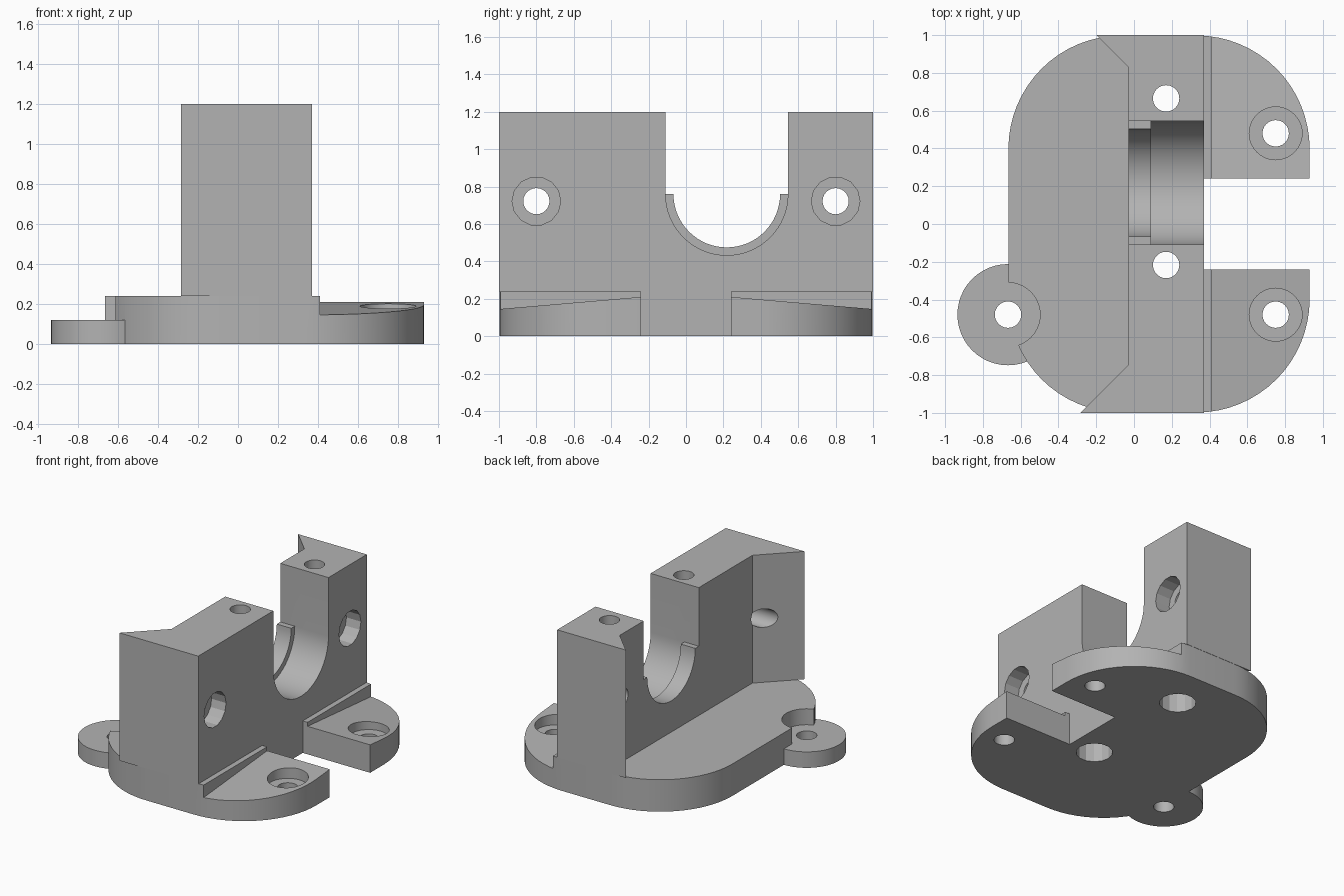
import bpy, bmesh, math
from mathutils import Matrix, Vector

cube = bpy.data.objects.get("Cube")
if cube:
    bpy.data.objects.remove(cube, do_unlink=True)

grey = bpy.data.materials.new("plain_grey")
grey.use_nodes = True
grey.diffuse_color = (0.45, 0.45, 0.45, 1)
grey.node_tree.nodes["Principled BSDF"].inputs["Base Color"].default_value = grey.diffuse_color


def prism(name, outline, low, high, axis="z"):
    """Extrude an (x, y) outline along z, or a (y, z) outline along x."""
    bm = bmesh.new()
    place = (lambda a, b: (a, b, low)) if axis == "z" else (lambda a, b: (low, a, b))
    face = bm.faces.new([bm.verts.new(place(a, b)) for a, b in outline])
    step = Vector((0, 0, high - low)) if axis == "z" else Vector((high - low, 0, 0))
    new = bmesh.ops.extrude_face_region(bm, geom=[face])["geom"]
    bmesh.ops.translate(bm, vec=step, verts=[g for g in new if isinstance(g, bmesh.types.BMVert)])
    bmesh.ops.recalc_face_normals(bm, faces=bm.faces)
    mesh = bpy.data.meshes.new(name)
    bm.to_mesh(mesh)
    bm.free()
    mesh.materials.append(grey)
    obj = bpy.data.objects.new(name, mesh)
    bpy.context.collection.objects.link(obj)
    return obj


def arc(cx, cy, r, start, end, n):
    angles = [math.radians(start + (end - start) * i / n) for i in range(n + 1)]
    return [(cx + r * math.cos(a), cy + r * math.sin(a)) for a in angles]


def circle(cx, cy, r, n=40):
    return arc(cx, cy, r, 0, 360, n)[:-1]


def rect(a0, a1, b0, b1):
    return [(a0, b0), (a1, b0), (a1, b1), (a0, b1)]


def combine(target, other, operation):
    mod = target.modifiers.new("combine", "BOOLEAN")
    mod.object = other
    mod.operation = operation
    mod.solver = "EXACT"
    bpy.context.view_layer.objects.active = target
    bpy.ops.object.modifier_apply(modifier=mod.name)
    bpy.data.objects.remove(other, do_unlink=True)


def cut(target, outline, low, high, axis="z"):
    combine(target, prism("cutter", outline, low, high, axis), "DIFFERENCE")


# Rounded base plate
R, EDGE = 0.6, 0.998
plate_outline = []
for cx, cy, start in ((0.33, EDGE - R, 0), (-0.065, EDGE - R, 90),
                      (-0.065, R - EDGE, 180), (0.33, R - EDGE, 270)):
    plate_outline += arc(cx, cy, R, start, start + 90, 16)
bracket = prism("bearing_bracket", plate_outline, 0, 0.24)

# Side ear with a clearance notch in the plate above it
EAR = (-0.667, -0.48)
cut(bracket, circle(*EAR, 0.17), 0.12, 0.5)
combine(bracket, prism("ear", circle(*EAR, 0.268, 48), 0, 0.12), "UNION")

# Front slot and sloping lugs behind a narrow rib
cut(bracket, rect(0.37, 1.1, -0.24, 0.24), -0.1, 0.5)
for s in (-1, 1):
    slope = [(s * 0.2, 0.2134), (s * 1.1, 0.1365), (s * 1.1, 0.5), (s * 0.2, 0.5)]
    cut(bracket, slope, 0.41, 1.1, "x")

# Upright block with flared ends
block = [(-0.285, -1), (0.37, -1), (0.37, 1), (-0.2, 1), (-0.03, 0.83), (-0.03, -0.745)]
combine(bracket, prism("upright", block, 0.24, 1.2), "UNION")

# Open bearing seat, with a smaller lip at the back
SEAT_Y, SEAT_Z, SEAT_R = 0.218, 0.76, 0.327


def seat(r, top):
    return arc(SEAT_Y, SEAT_Z, r, 180, 360, 32) + [(SEAT_Y + r, top), (SEAT_Y - r, top)]


cut(bracket, seat(SEAT_R, 1.4), 0.09, 0.6, "x")
cut(bracket, rect(SEAT_Y - SEAT_R, SEAT_Y + SEAT_R, SEAT_Z, 1.4), -0.4, 0.2, "x")
cut(bracket, seat(0.285, 0.9), -0.4, 0.2, "x")

# Mounting holes: ear, and counterbored lugs
HOLE = 0.07
cut(bracket, circle(*EAR, HOLE, 24), -0.1, 0.5)
for y in (-0.48, 0.48):
    cut(bracket, circle(0.75, y, 0.14), 0.12, 0.5)
    cut(bracket, circle(0.75, y, HOLE, 24), -0.1, 0.5)

# Vertical clamp bolts, counterbored from below
for y in (-0.217, 0.665):
    cut(bracket, circle(0.17, y, 0.125, 14), -0.1, 0.3)
    cut(bracket, circle(0.17, y, HOLE, 24), -0.1, 1.4)

# Horizontal bolts, counterbored from the front of the upright
for y in (-0.8, 0.8):
    cut(bracket, circle(y, 0.722, 0.13, 14), 0.25, 0.6, "x")
    cut(bracket, circle(y, 0.722, HOLE, 24), -0.6, 0.6, "x")

bpy.ops.object.select_all(action="DESELECT")
bracket.select_set(True)
bpy.context.view_layer.objects.active = bracket
bpy.ops.object.shade_smooth_by_angle(angle=math.radians(20))
